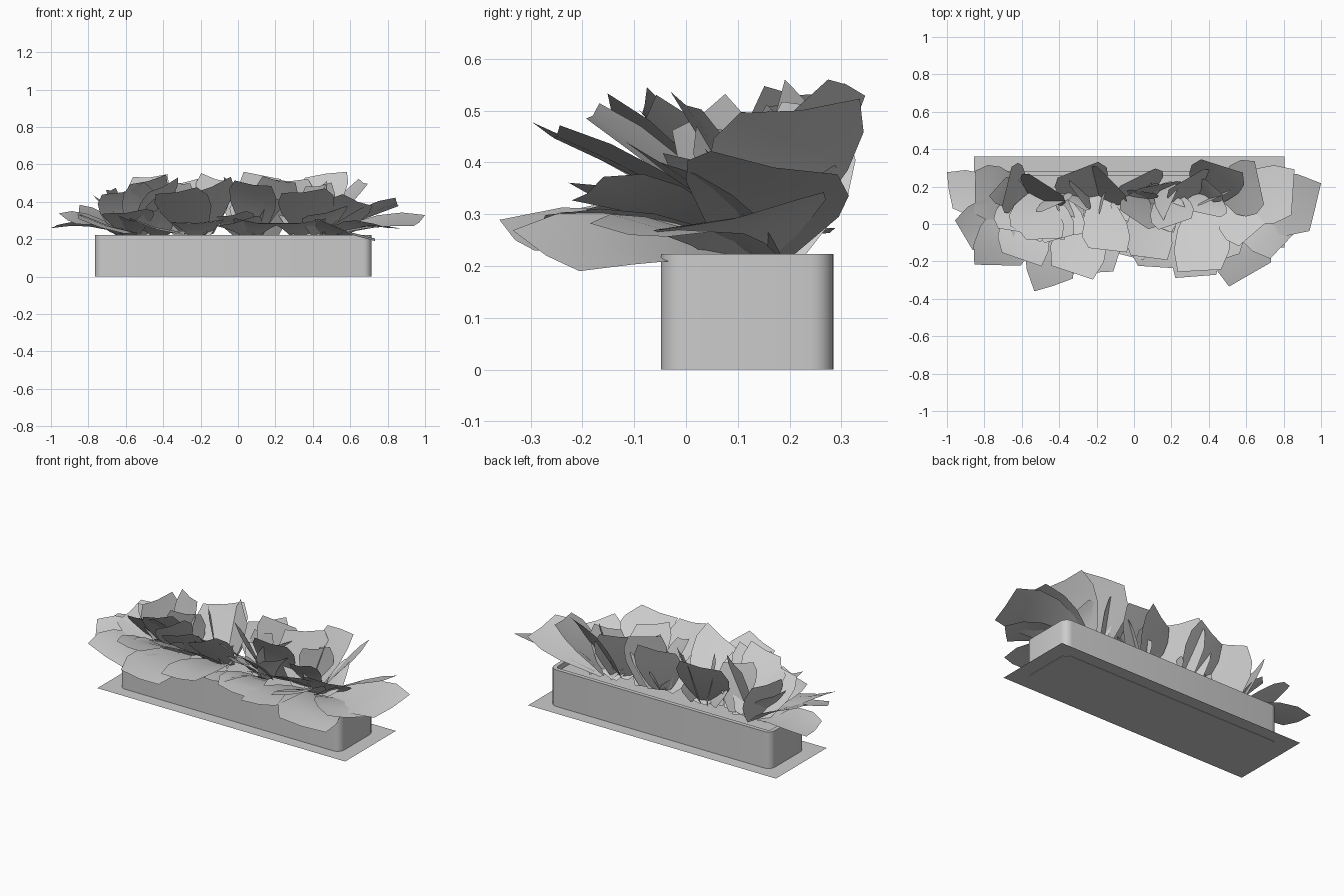
import bpy, bmesh, random
from mathutils import Vector

if "Cube" in bpy.data.objects:
    bpy.data.objects.remove(bpy.data.objects["Cube"])

random.seed(7)
CX, CY = -0.025, 0.118


def make_object(name, bm, smooth):
    me = bpy.data.meshes.new(name)
    bm.normal_update()
    bm.to_mesh(me)
    bm.free()
    ob = bpy.data.objects.new(name, me)
    bpy.context.collection.objects.link(ob)
    bpy.ops.object.select_all(action='DESELECT')
    ob.select_set(True)
    bpy.context.view_layer.objects.active = ob
    bpy.ops.object.shade_smooth_by_angle(angle=smooth)
    return ob


# flat sheet around the foot of the box
bm = bmesh.new()
bmesh.ops.create_grid(bm, x_segments=1, y_segments=1, size=0.5)
for v in bm.verts:
    v.co = (CX + v.co.x * 1.66, CY + v.co.y * 0.485, 0.002)
make_object("base_sheet", bm, 0.5)

# planter box with rounded corners, rim and sunken soil
bm = bmesh.new()
bmesh.ops.create_cube(bm, size=1)
for v in bm.verts:
    v.co = (CX + v.co.x * 1.48, CY + v.co.y * 0.333, (v.co.z + 0.5) * 0.223)
upright = [e for e in bm.edges if abs(e.verts[0].co.z - e.verts[1].co.z) > 0.1]
bmesh.ops.bevel(bm, geom=upright, offset=0.045, segments=5, profile=0.5, affect='EDGES')
bm.normal_update()
top = max(bm.faces, key=lambda f: f.calc_center_median().z)
bmesh.ops.inset_region(bm, faces=[top], thickness=0.025)
wall = bmesh.ops.extrude_face_region(bm, geom=[top])
bmesh.ops.translate(bm, vec=(0, 0, -0.03),
                    verts=[g for g in wall['geom'] if isinstance(g, bmesh.types.BMVert)])
if top.is_valid:
    bmesh.ops.delete(bm, geom=[top], context='FACES_ONLY')
make_object("planter_box", bm, 0.6)

# leaf tips by layer: (x, y, z, width)
LOW = [(-0.99, 0.18, 0.26, 0.24), (-0.91, -0.06, 0.30, 0.25), (-0.73, -0.22, 0.26, 0.32),
       (-0.43, -0.33, 0.25, 0.28), (-0.22, -0.26, 0.28, 0.28), (-0.04, -0.17, 0.28, 0.24),
       (0.12, -0.23, 0.28, 0.25), (0.33, -0.28, 0.28, 0.28), (0.62, -0.27, 0.22, 0.34),
       (0.80, -0.11, 0.26, 0.27), (0.97, 0.09, 0.29, 0.34), (-0.60, -0.19, 0.34, 0.28),
       (0.47, -0.19, 0.34, 0.26)]
HIGH = [(-0.85, 0.17, 0.35, 0.3), (-0.62, -0.04, 0.45, 0.28), (-0.33, -0.26, 0.45, 0.3),
        (-0.14, -0.14, 0.48, 0.26), (0.08, -0.18, 0.49, 0.26), (0.35, -0.25, 0.45, 0.3),
        (0.64, -0.05, 0.40, 0.28), (0.85, 0.17, 0.39, 0.32), (0.67, 0.22, 0.50, 0.3),
        (-0.48, -0.08, 0.51, 0.24), (0.22, 0.0, 0.51, 0.24)]
BACK = [(-0.68, 0.20, 0.46, 0.28), (-0.47, 0.21, 0.53, 0.28), (-0.30, 0.29, 0.50, 0.3),
        (-0.12, 0.23, 0.52, 0.28), (0.02, 0.25, 0.50, 0.27), (0.13, 0.21, 0.54, 0.26),
        (0.28, 0.24, 0.51, 0.28), (0.47, 0.31, 0.55, 0.3)]
PLANTS = [-0.5, -0.22, 0.08, 0.4]
WIDTHS = [(0, 0.4), (0.25, 0.7), (0.5, 0.95), (0.75, 1.0), (1, 0.78)]


def add_leaf(bm, tip, width, arch, roll):
    # curved card: narrow foot, broad middle, cut-off tip
    tip = Vector(tip)
    px = min(PLANTS, key=lambda p: abs(p - tip.x))
    base = Vector((px + 0.4 * max(-0.2, min(0.2, tip.x - px)), CY + 0.03, 0.215))
    base += Vector((random.uniform(-.05, .05), random.uniform(-.03, .03), 0))
    mid = (base + tip) / 2 + Vector((0, 0, arch))
    d = tip - base
    side = Vector((-d.y, d.x, 0)).normalized()
    side.z = random.uniform(-roll, roll)
    side.normalize()
    skew = random.uniform(-0.1, 0.1)
    rows = []
    for t, w in WIDTHS:
        p = base * (1 - t) ** 2 + mid * 2 * t * (1 - t) + tip * t * t
        row = []
        for s in (-1, 0, 1):
            q = p + side * (s * w * width / 2) + d * (skew * s * t)
            q.z += 0.012 * abs(s) * w
            # keep inside the measured foliage extents
            q = Vector((max(-1, min(1, q.x)), max(-.36, min(.36, q.y)), max(.17, min(.56, q.z))))
            row.append(bm.verts.new(q))
        rows.append(row)
    for a, b in zip(rows, rows[1:]):
        for i in range(2):
            bm.faces.new((a[i], a[i + 1], b[i + 1], b[i]))


layers = {}
for name, tips, arch, roll in (("low_leaves", LOW, 0.06, 0.35),
                               ("high_leaves", HIGH, 0.03, 0.3),
                               ("back_leaves", BACK, -0.01, 0.12)):
    bm = layers[name] = bmesh.new()
    for x, y, z, w in tips:
        add_leaf(bm, (x, y, z), w, arch, roll)

# inner leaves filling each plant
bm = layers["inner_leaves"] = bmesh.new()
for px in PLANTS:
    for k in range(6):
        add_leaf(bm, (px + random.uniform(-0.24, 0.24), CY + random.uniform(-0.25, 0.1),
                      random.uniform(0.3, 0.5)), random.uniform(0.16, 0.24), 0.03, 0.4)

for name, b in layers.items():
    make_object(name, b, 0.8)
